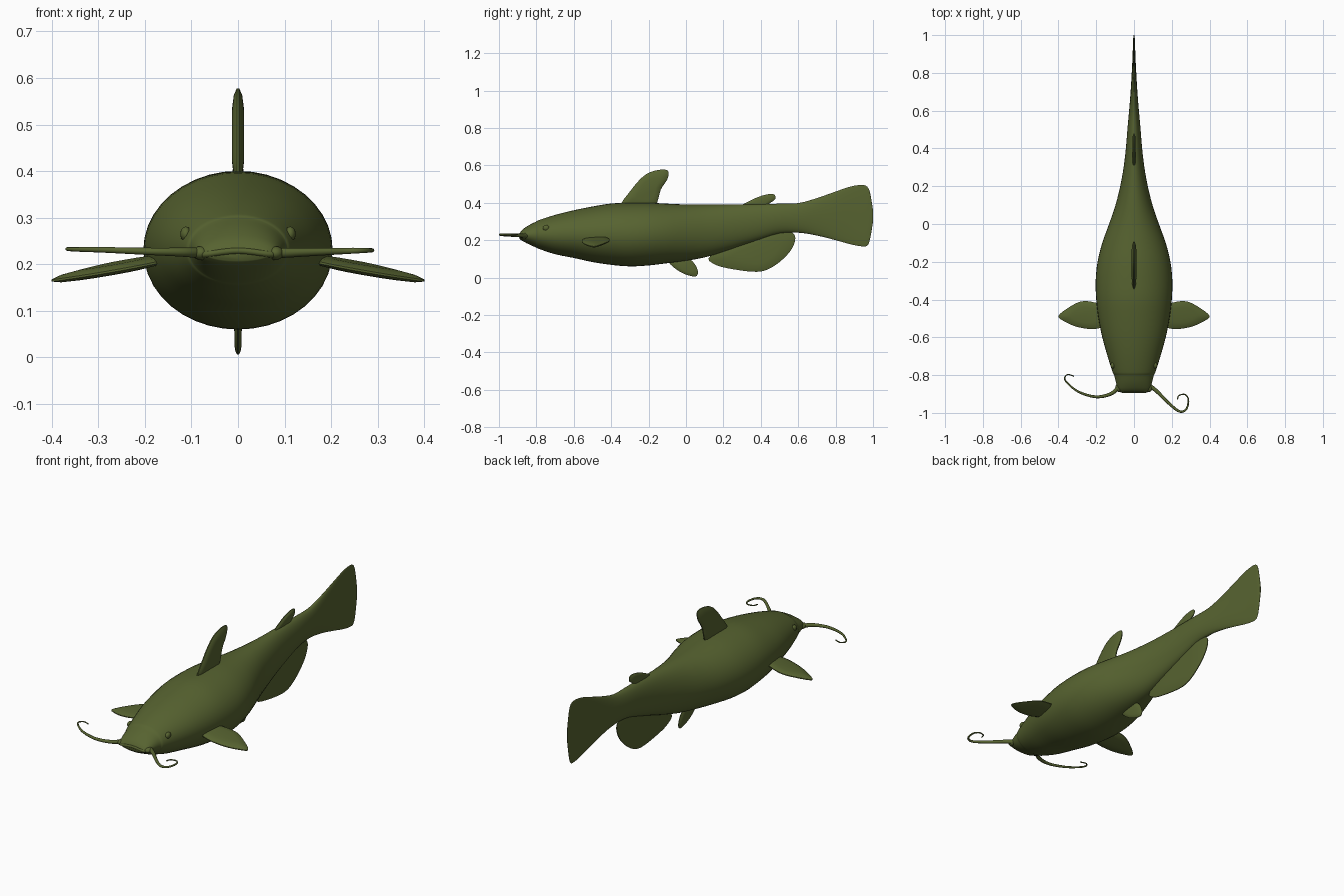
import bpy, bmesh, math
from mathutils import Vector

if "Cube" in bpy.data.objects:
    bpy.data.objects.remove(bpy.data.objects["Cube"])

olive = bpy.data.materials.new("olive green")
olive.diffuse_color = (0.095, 0.125, 0.03, 1)
olive.use_nodes = True
olive.node_tree.nodes["Principled BSDF"].inputs["Base Color"].default_value = olive.diffuse_color


def finish(name, bm, angle=40):
    bmesh.ops.recalc_face_normals(bm, faces=bm.faces[:])
    mesh = bpy.data.meshes.new(name)
    bm.to_mesh(mesh)
    bm.free()
    obj = bpy.data.objects.new(name, mesh)
    bpy.context.collection.objects.link(obj)
    mesh.materials.append(olive)
    bpy.ops.object.select_all(action='DESELECT')
    obj.select_set(True)
    bpy.context.view_layer.objects.active = obj
    bpy.ops.object.shade_smooth_by_angle(angle=math.radians(angle))
    return obj


def spline(points, steps, closed=False):
    """Smooth curve through the given points."""
    p = [Vector(q) for q in points]
    n = len(p)
    get = (lambda i: p[i % n]) if closed else (lambda i: p[max(0, min(n - 1, i))])
    out = []
    for i in range(n if closed else n - 1):
        a, b, c, d = (get(i + k) for k in (-1, 0, 1, 2))
        for s in range(steps):
            t = s / steps
            out.append(0.5 * (2 * b + (c - a) * t + (2 * a - 5 * b + 4 * c - d) * t * t
                              + (3 * b - a - 3 * c + d) * t ** 3))
    return out if closed else out + [p[-1]]


def loft(bm, rings):
    """Skin closed rings and cap both ends."""
    rows = [[bm.verts.new(co) for co in ring] for ring in rings]
    n = len(rows[0])
    for a, b in zip(rows, rows[1:]):
        for i in range(n):
            bm.faces.new((a[i], a[(i + 1) % n], b[(i + 1) % n], b[i]))
    bm.faces.new(rows[0])
    bm.faces.new(rows[-1])


# Body and tail: y, half width, belly height, back height
stations = [
    (-.89, .068, .208, .236), (-.875, .084, .196, .256), (-.84, .095, .178, .28),
    (-.80, .105, .16, .300), (-.785, .113, .153, .308), (-.70, .14, .125, .335),
    (-.60, .168, .105, .36), (-.50, .188, .083, .38), (-.40, .2, .068, .396),
    (-.30, .203, .06, .40), (-.20, .193, .065, .40), (-.10, .168, .077, .395),
    (0, .132, .09, .391), (.10, .098, .108, .39), (.20, .073, .138, .39),
    (.30, .055, .172, .392), (.40, .043, .205, .394), (.50, .035, .235, .395),
    (.60, .026, .24, .398), (.70, .018, .225, .425), (.80, .012, .2, .46),
    (.88, .008, .178, .487), (.94, .006, .167, .495), (.97, .005, .172, .485),
    (.985, .004, .21, .45), (1.0, .002, .30, .36)]
SIDES = 40
rings = []
for y, w, lo, hi in spline(stations, 3):
    mid, h = (lo + hi) / 2, (hi - lo) / 2
    rings.append([(w * math.cos(2 * math.pi * i / SIDES), y,
                   mid + h * math.sin(2 * math.pi * i / SIDES)) for i in range(SIDES)])
bm = bmesh.new()
loft(bm, rings)
finish("body_and_tail", bm, 60)


def fin(name, outline, thick, place):
    """Lens-shaped blade; place maps (u, v, offset) to space."""
    edge = spline([(u, v) for u, v in outline], 4, True)
    mid = sum(edge, Vector((0, 0))) / len(edge)
    rings = []
    for scale, off in ((.55, -1), (.85, -.7), (1, -.2), (1, .2), (.85, .7), (.55, 1)):
        ring = [mid + (q - mid) * scale for q in edge]
        rings.append([place(q.x, q.y, off * thick) for q in ring])
    bm = bmesh.new()
    loft(bm, rings)
    return finish(name, bm)


def upright(u, v, o):
    return (o, u, v)


# Fins on the centre line
fin("dorsal_fin", [(-.345, .385), (-.30, .46), (-.23, .54), (-.165, .572), (-.10, .574),
                   (-.098, .53), (-.135, .47), (-.165, .385), (-.25, .375)], .013, upright)
fin("adipose_fin", [(.30, .38), (.35, .415), (.42, .442), (.47, .445), (.477, .42),
                    (.445, .395), (.42, .37)], .009, upright)
fin("anal_fin", [(.13, .115), (.155, .07), (.25, .045), (.38, .031), (.46, .055),
                 (.54, .12), (.58, .185), (.575, .235), (.50, .26), (.32, .20)], .010, upright)
fin("pelvic_fin", [(-.09, .09), (-.06, .05), (-.005, .018), (.05, .006), (.064, .03),
                   (.045, .075), (.0, .105)], .008, upright)

# Pectoral fins, eyes and barbel roots in mirrored pairs
for side, label in ((-1, "left"), (1, "right")):
    fin(label + "_pectoral_fin",
        [(.15, -.44), (.21, -.415), (.28, -.41), (.35, -.445), (.40, -.487),
         (.37, -.515), (.30, -.545), (.21, -.556), (.15, -.53)], .011,
        lambda u, v, o: (side * u, v, .206 - .19 * (u - .19) + .08 * (v + .48) + o))
    for part, centre, size in (
            ("eye", (.112, -.748, .265), (.012, .018, .016)),
            ("barbel_root", (.08, -.865, .224), (.018, .024, .015))):
        bm = bmesh.new()
        bmesh.ops.create_uvsphere(bm, u_segments=16, v_segments=10, radius=1)
        bmesh.ops.scale(bm, vec=size, verts=bm.verts)
        bmesh.ops.translate(bm, vec=(side * centre[0], centre[1], centre[2]), verts=bm.verts)
        finish(f"{label}_{part}", bm, 60)


def tube(name, points, radius):
    """Round tube along a path; radius is a function of 0..1."""
    path = spline(points, 6)
    rings = []
    for i, p in enumerate(path):
        d = (path[min(i + 1, len(path) - 1)] - path[max(i - 1, 0)]).normalized()
        across = d.cross(Vector((0, 0, 1))).normalized()
        up = across.cross(d)
        r = radius(i / (len(path) - 1))
        rings.append([p + r * (across * math.cos(a) + up * math.sin(a))
                      for a in (k * math.pi / 4 for k in range(8))])
    bm = bmesh.new()
    loft(bm, rings)
    finish(name, bm, 60)


# Whiskers, each with its own curl
def taper(t):
    return .003 + .009 * (1 - t) ** 2


tube("left_barbel", [(-.075, -.855, .224), (-.12, -.898, .226), (-.20, -.915, .228),
                     (-.29, -.89, .231), (-.35, -.845, .232), (-.367, -.815, .233),
                     (-.35, -.797, .233), (-.318, -.806, .233)], taper)
tube("right_barbel", [(.075, -.85, .224), (.12, -.885, .225), (.18, -.945, .227),
                      (.24, -.992, .229), (.277, -.98, .23), (.288, -.93, .23),
                      (.27, -.903, .23), (.238, -.908, .23), (.23, -.93, .23)], taper)

# Upper lip
tube("upper_lip", [(-.084, -.865, .22), (-.065, -.886, .222), (0, -.888, .229),
                   (.065, -.886, .222), (.084, -.865, .22)], lambda t: .007)
